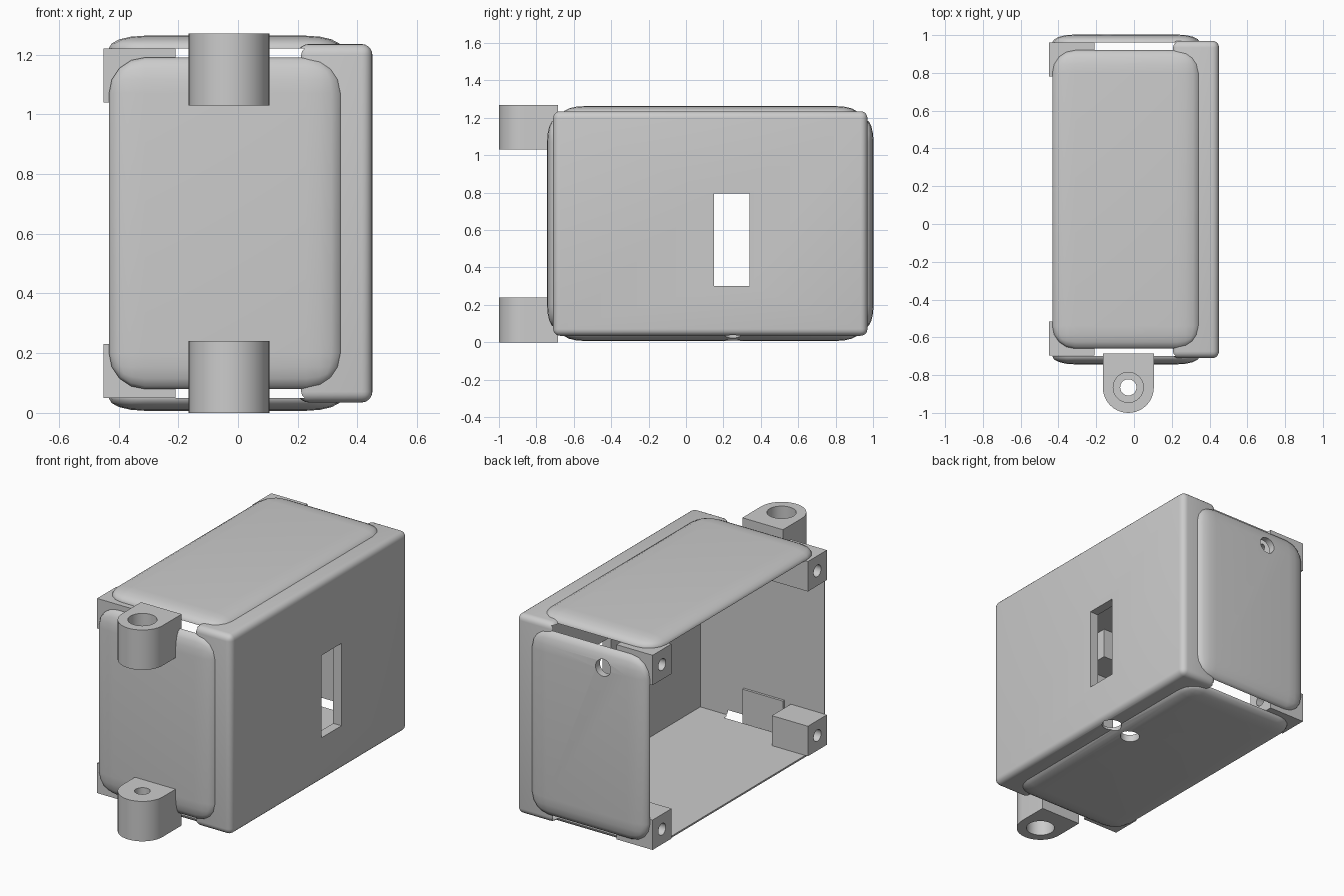
import bpy, bmesh, math
from mathutils import Matrix, Vector

cube = bpy.data.objects.get("Cube")
if cube:
    bpy.data.objects.remove(cube, do_unlink=True)

grey = bpy.data.materials.new("plain_grey")
grey.use_nodes = True
grey.diffuse_color = (0.6, 0.6, 0.6, 1)
grey.node_tree.nodes["Principled BSDF"].inputs["Base Color"].default_value = (0.6, 0.6, 0.6, 1)

# Cavity limits and heights shared by the parts
MID_Y, MID_Z = 0.13, 0.635
HALF_Y, HALF_Z = 0.83, 0.585


def finish(name, bm):
    bmesh.ops.recalc_face_normals(bm, faces=bm.faces)
    mesh = bpy.data.meshes.new(name)
    bm.to_mesh(mesh)
    bm.free()
    mesh.materials.append(grey)
    obj = bpy.data.objects.new(name, mesh)
    bpy.context.collection.objects.link(obj)
    return obj


def box_bm(lo, hi):
    lo, hi = Vector(lo), Vector(hi)
    bm = bmesh.new()
    bmesh.ops.create_cube(bm, size=1)
    bmesh.ops.scale(bm, vec=hi - lo, verts=bm.verts)
    bmesh.ops.translate(bm, vec=(lo + hi) / 2, verts=bm.verts)
    return bm


def box(name, lo, hi, bevel=0, segments=5):
    bm = box_bm(lo, hi)
    if bevel:
        bmesh.ops.bevel(bm, geom=bm.edges[:], offset=bevel, segments=segments,
                        profile=0.5, affect='EDGES')
    return finish(name, bm)


def rod(name, centre, radius, length, axis='Z'):
    turn = {'X': Matrix.Rotation(math.pi / 2, 4, 'Y'),
            'Y': Matrix.Rotation(math.pi / 2, 4, 'X'), 'Z': Matrix()}[axis]
    bm = bmesh.new()
    bmesh.ops.create_cone(bm, cap_ends=True, segments=32, radius1=radius, radius2=radius,
                          depth=length, matrix=Matrix.Translation(centre) @ turn)
    return finish(name, bm)


def cut(obj, *cutters):
    for c in cutters:
        c.hide_render = True
        mod = obj.modifiers.new("cut", 'BOOLEAN')
        mod.operation = 'DIFFERENCE'
        mod.solver = 'EXACT'
        mod.object = c
    bpy.context.view_layer.update()
    graph = bpy.context.evaluated_depsgraph_get()
    mesh = bpy.data.meshes.new_from_object(obj.evaluated_get(graph))
    obj.modifiers.clear()
    obj.data = mesh
    for c in cutters:
        bpy.data.objects.remove(c, do_unlink=True)


def smooth(obj, angle=35):
    bpy.ops.object.select_all(action='DESELECT')
    obj.select_set(True)
    bpy.context.view_layer.objects.active = obj
    bpy.ops.object.shade_smooth_by_angle(angle=math.radians(angle))


def panel(name, length, matrix):
    """Half of a flattened rounded block: flat inside, domed outside."""
    radius, rise, lip = 0.12, 0.043, 0.005
    depth = radius + lip
    bm = box_bm((-0.39, -length / 2, -depth), (0.39, length / 2, depth))
    bmesh.ops.bevel(bm, geom=bm.edges[:], offset=radius, segments=4,
                    profile=0.5, affect='EDGES')
    result = bmesh.ops.bisect_plane(bm, geom=bm.verts[:] + bm.edges[:] + bm.faces[:],
                                    plane_co=(0, 0, 0), plane_no=(0, 0, 1), clear_inner=True)
    rim = [e for e in result["geom_cut"] if isinstance(e, bmesh.types.BMEdge)]
    bmesh.ops.contextual_create(bm, geom=rim)
    bmesh.ops.scale(bm, vec=(1, 1, rise / depth), verts=bm.verts)
    bmesh.ops.transform(bm, matrix=matrix, verts=bm.verts)
    return finish(name, bm)


# Domed walls around the cavity
PX = -0.042
walls = {}
for name, s in (("top_wall", 1), ("bottom_wall", -1)):
    place = Matrix.Translation((PX, MID_Y, MID_Z + s * HALF_Z)) @ Matrix.Diagonal((1, 1, s, 1))
    walls[name] = panel(name, 1.58, place)
swap = Matrix(((1, 0, 0, 0), (0, 0, 1, 0), (0, 1, 0, 0), (0, 0, 0, 1)))
for name, s in (("back_wall", 1), ("front_wall", -1)):
    place = (Matrix.Translation((PX, MID_Y + s * HALF_Y, MID_Z)) @ swap
             @ Matrix.Diagonal((1, 1, s, 1)))
    walls[name] = panel(name, 1.11, place)

# Rounded side plate with its shallow rim, hollowed and given a window
plate = box("side_plate", (0.2, -0.71, 0.035), (0.45, 0.97, 1.235), bevel=0.036)
cavity = box("cavity", (-0.6, MID_Y - HALF_Y, MID_Z - HALF_Z),
             (0.395, MID_Y + HALF_Y, MID_Z + HALF_Z))
window = box("window", (0.3, 0.15, 0.3), (0.6, 0.34, 0.795))


def tie_holes():
    return [rod("tie_hole", (x, 0.25, 0.03), 0.055, 0.16) for x in (0.24, 0.375)]


cut(plate, cavity, window, *tie_holes())
cut(walls["bottom_wall"], *tie_holes())
cut(walls["back_wall"], rod("cable_hole", (-0.15, 0.98, 1.08), 0.05, 0.2, 'Y'))
for obj in (plate, *walls.values()):
    smooth(obj)

# Screw posts in the four corners of the open side
for row, y0 in (("front", -0.695), ("back", 0.78)):
    for level, z0 in (("lower", 0.05), ("upper", 1.04)):
        post = box(f"{row}_{level}_screw_post", (-0.45, y0, z0), (-0.21, y0 + 0.18, z0 + 0.18))
        cut(post, rod("screw_hole", (-0.33, y0 + 0.09, z0 + 0.09), 0.035, 0.5, 'X'))
        smooth(post)

# Mounting lugs with a through hole and an outer counterbore
LX, LY, LR = -0.03, -0.865, 0.135
for name, z0, z1, outer in (("lower_lug", 0, 0.24, 0), ("upper_lug", 1.03, 1.27, 1.27)):
    bm = bmesh.new()
    outline = [(LX + LR, -0.685), (LX - LR, -0.685)]
    outline += [(LX + LR * math.cos(a), LY + LR * math.sin(a))
                for a in (math.pi * (1 + i / 20) for i in range(21))]
    face = bm.faces.new([bm.verts.new((x, y, z0)) for x, y in outline])
    top = bmesh.ops.extrude_face_region(bm, geom=[face])["geom"]
    bmesh.ops.translate(bm, vec=(0, 0, z1 - z0),
                        verts=[v for v in top if isinstance(v, bmesh.types.BMVert)])
    lug = finish(name, bm)
    cut(lug, rod("bolt_hole", (LX, LY, (z0 + z1) / 2), 0.043, 0.6),
        rod("counterbore", (LX, LY, outer), 0.08, 0.24))
    smooth(lug)
